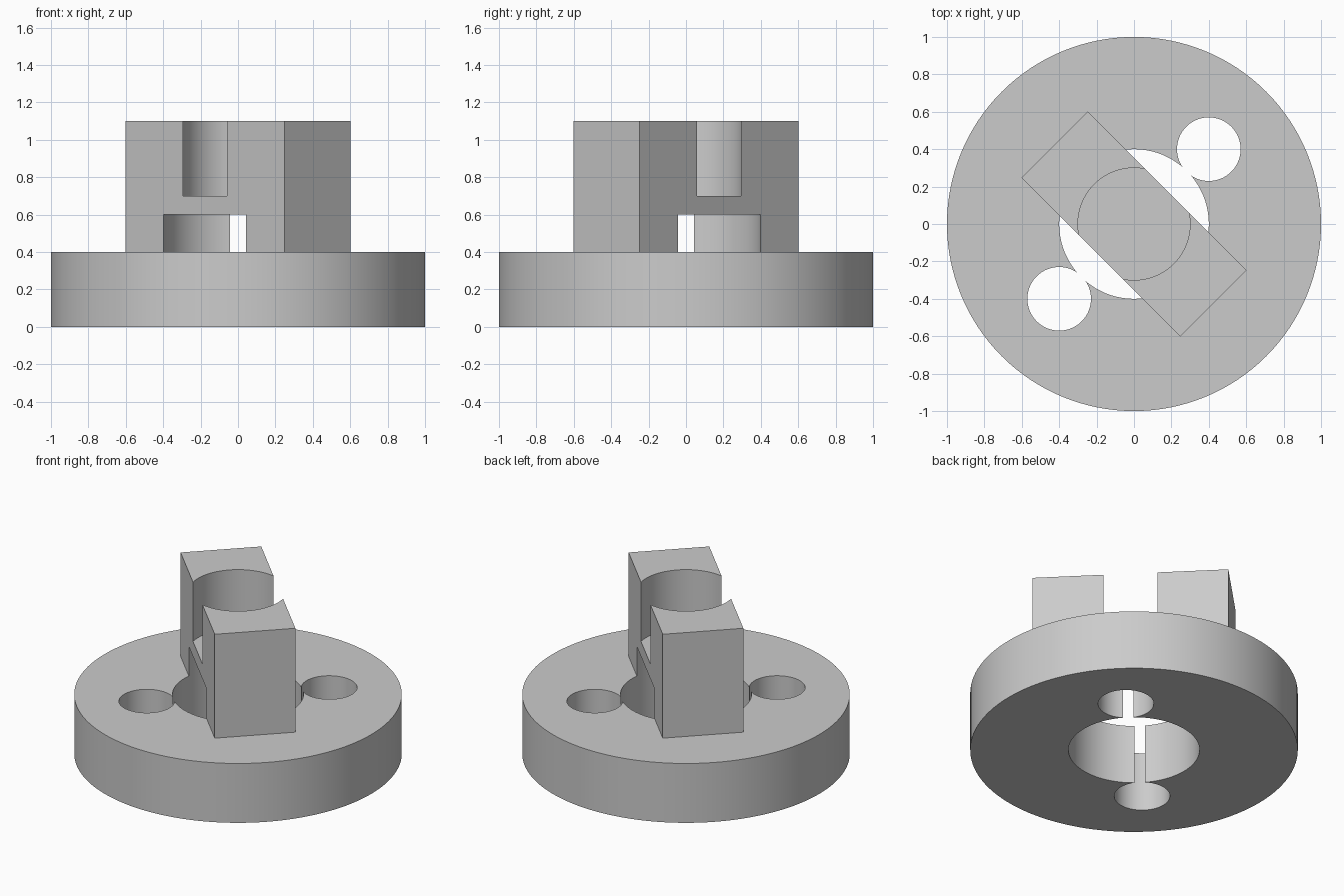
import bpy
import math

cube = bpy.data.objects.get("Cube")
if cube:
    bpy.data.objects.remove(cube, do_unlink=True)

SEGMENTS = 128

grey = bpy.data.materials.new("plain grey")
grey.use_nodes = True
grey.diffuse_color = (0.6, 0.6, 0.6, 1)
grey.node_tree.nodes["Principled BSDF"].inputs["Base Color"].default_value = (0.6, 0.6, 0.6, 1)


def cylinder(name, radius, bottom, top, x=0, y=0):
    bpy.ops.mesh.primitive_cylinder_add(
        vertices=SEGMENTS, radius=radius, depth=top - bottom,
        location=(x, y, (bottom + top) / 2))
    obj = bpy.context.object
    obj.name = name
    return obj


def combine(target, tool, operation):
    """Apply a boolean and remove the tool object."""
    mod = target.modifiers.new(tool.name, "BOOLEAN")
    mod.operation = operation
    mod.solver = "EXACT"
    mod.object = tool
    tool.hide_render = True
    bpy.context.view_layer.objects.active = target
    bpy.ops.object.modifier_apply(modifier=mod.name)
    bpy.data.objects.remove(tool, do_unlink=True)


# Round base flange
body = cylinder("flange_with_bridge", 1, 0, 0.4)

# Diagonal bridge block, sunk into the flange so the two fuse
bpy.ops.mesh.primitive_cube_add(size=1, location=(0, 0, 0.65),
                                rotation=(0, 0, math.radians(-45)))
bridge = bpy.context.object
bridge.name = "bridge_block"
bridge.scale = (1.2, 0.5, 0.9)
bpy.context.view_layer.update()
combine(body, bridge, "UNION")

# Lower bore runs up into the bridge, upper bore leaves a thin web
combine(body, cylinder("lower_bore", 0.4, -0.2, 0.6), "DIFFERENCE")
combine(body, cylinder("upper_bore", 0.3, 0.7, 1.3), "DIFFERENCE")

# Bolt holes that just break into the lower bore
for side in (1, -1):
    hole = cylinder("bolt_hole", 0.17, -0.2, 0.6, 0.4 * side, 0.4 * side)
    combine(body, hole, "DIFFERENCE")

# Finish
body.data.materials.clear()
body.data.materials.append(grey)
for face in body.data.polygons:
    face.material_index = 0
bpy.ops.object.select_all(action="DESELECT")
body.select_set(True)
bpy.context.view_layer.objects.active = body
bpy.ops.object.shade_smooth_by_angle(angle=math.radians(30))
